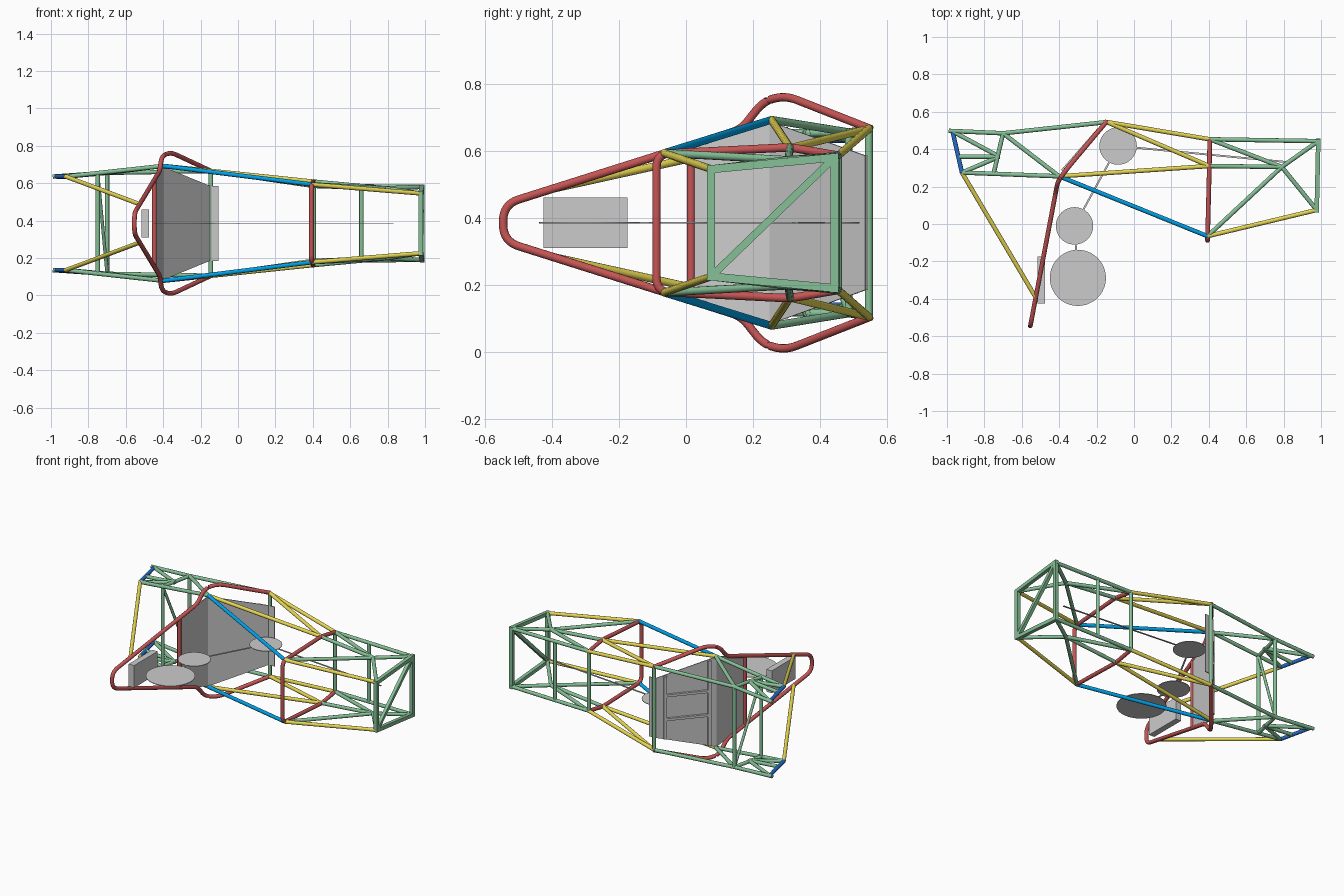
import bpy, bmesh, math
from mathutils import Vector

if "Cube" in bpy.data.objects:
    bpy.data.objects.remove(bpy.data.objects["Cube"])

C = 0.385   # height of the symmetry plane (the frame lies on its side)
R = 0.0125  # tube radius


def material(name, rgb):
    m = bpy.data.materials.new(name)
    m.diffuse_color = (*rgb, 1)
    m.use_nodes = True
    m.node_tree.nodes["Principled BSDF"].inputs["Base Color"].default_value = m.diffuse_color
    return m


RED = material("red", (0.56, 0.09, 0.09))
GREEN = material("green", (0.24, 0.53, 0.31))
YELLOW = material("yellow", (0.80, 0.68, 0.09))
BLUE = material("light_blue", (0.0, 0.36, 0.82))
DEEP = material("deep_blue", (0.02, 0.16, 0.60))


def P(n, side=1):
    """Node (x, y, half width) to a 3D point on one side."""
    return Vector((n[0], n[1], C + side * n[2]))


def add(name, mesh, mat=None, smooth=False):
    ob = bpy.data.objects.new(name, mesh)
    bpy.context.collection.objects.link(ob)
    if mat:
        mesh.materials.clear()
        mesh.materials.append(mat)
    if smooth:
        bpy.ops.object.select_all(action='DESELECT')
        ob.select_set(True)
        bpy.context.view_layer.objects.active = ob
        bpy.ops.object.shade_smooth_by_angle(angle=math.radians(40))
    return ob


def rounded(pts, trims):
    """Round the corners of a polyline, trimming each by its own length."""
    out = [pts[0]]
    for i in range(1, len(pts) - 1):
        p, d = pts[i], trims[i]
        if d <= 0:
            out.append(p)
            continue
        a = p + (pts[i - 1] - p).normalized() * d
        b = p + (pts[i + 1] - p).normalized() * d
        for k in range(9):
            t = k / 8
            out.append(a * (1 - t) ** 2 + p * 2 * t * (1 - t) + b * t * t)
    return out + [pts[-1]]


def tube(name, pts, mat, r=R):
    cu = bpy.data.curves.new(name, 'CURVE')
    cu.dimensions = '3D'
    cu.bevel_depth, cu.bevel_resolution, cu.use_fill_caps = r, 4, True
    sp = cu.splines.new('POLY')
    sp.points.add(len(pts) - 1)
    for q, p in zip(sp.points, pts):
        q.co = (*p, 1)
    tmp = bpy.data.objects.new("tmp", cu)
    bpy.context.collection.objects.link(tmp)
    bpy.context.view_layer.update()
    ev = tmp.evaluated_get(bpy.context.evaluated_depsgraph_get())
    mesh = bpy.data.meshes.new_from_object(ev)
    bpy.data.objects.remove(tmp)
    return add(name, mesh, mat, True)


def bar(name, p, q, w, t, normal, mat=None):
    """Rectangular bar from p to q, thickness t along the normal."""
    d = (q - p).normalized()
    n = Vector(normal)
    n = (n - d * n.dot(d)).normalized()
    s = d.cross(n)
    bm = bmesh.new()
    vs = [bm.verts.new(e + s * a * w / 2 + n * b * t / 2)
          for e in (p, q) for a, b in ((-1, -1), (1, -1), (1, 1), (-1, 1))]
    for f in ((3, 2, 1, 0), (4, 5, 6, 7), (0, 1, 5, 4), (1, 2, 6, 5), (2, 3, 7, 6), (3, 0, 4, 7)):
        bm.faces.new([vs[i] for i in f])
    bmesh.ops.recalc_face_normals(bm, faces=bm.faces)
    me = bpy.data.meshes.new(name)
    bm.to_mesh(me)
    bm.free()
    return add(name, me, mat)


def hoop(name, half, trims):
    pts = [P(n) for n in half] + [P(n, -1) for n in reversed(half)]
    tube(name, rounded(pts, trims + trims[::-1]), RED)


# Main roll hoop: leans back, bows outward, then folds forward to the floor
def main_x(y):
    return -0.405 + ((y - 0.24) * 0.84 if y > 0.24 else (y - 0.24) * 0.19)


main = [(0.55, 0.28), (0.285, 0.384), (0.225, 0.355), (0.165, 0.279), (-0.545, 0.055)]
hoop("main_roll_hoop", [(main_x(y), y, w) for y, w in main], [0, 0.06, 0.03, 0.03, 0.05])

# Front hoop
hoop("front_hoop", [(0.405, 0.455, 0.20), (0.403, 0.31, 0.225), (0.393, -0.088, 0.205)],
     [0, 0.03, 0.04])

# Frame nodes: x, y, half width
N = dict(
    tip=(-0.99, 0.498, 0.25), tail_low=(-0.97, 0.495, 0.25), tail_up=(-0.92, 0.275, 0.25),
    rear_low=(-0.70, 0.485, 0.27), rear_mid=(-0.72, 0.36, 0.268), rear_up=(-0.75, 0.272, 0.267),
    tail_mid=(-0.935, 0.36, 0.25), side=(-0.40, 0.255, 0.307), floor=(-0.145, 0.545, 0.28),
    hoop_low=(0.405, 0.453, 0.20), hoop_mid=(0.403, 0.31, 0.223), hoop_up=(0.393, -0.065, 0.208),
    brace=(0.79, 0.305, 0.187), nose_low=(0.985, 0.443, 0.195), nose_up=(0.977, 0.075, 0.16),
    head=(-0.527, -0.39, 0.103), pan=(0.66, 0.447, 0.198), harness=(-0.447, 0.015, 0.23))

# Side tubes, repeated on both sides
sides = [
    (GREEN, "tip rear_low, rear_low floor, side rear_low, side tail_up, rear_low rear_up,"
            "tail_mid rear_mid, tail_low rear_mid, tail_up rear_mid, hoop_low nose_low,"
            "hoop_mid brace, hoop_low brace, hoop_up brace, brace nose_low, brace nose_up"),
    (YELLOW, "floor hoop_low, floor hoop_mid, side hoop_mid, hoop_up nose_up, tail_up head"),
    (BLUE, "side hoop_up"),
    (DEEP, "tail_low tail_up")]
for mat, pairs in sides:
    for pair in pairs.split(","):
        a, b = pair.split()
        for s, label in ((1, "left"), (-1, "right")):
            tube(f"{a}_to_{b}_tube_{label}", [P(N[a], s), P(N[b], s)], mat, 0.0118)

# Cross tubes joining the two sides
for key in ("floor", "hoop_low", "pan", "rear_low", "rear_up"):
    tube(key + "_cross_tube", [P(N[key]), P(N[key], -1)], GREEN, 0.0118)
tube("rear_diagonal", [P(N["rear_up"]), P(N["rear_low"], -1)], GREEN, 0.009)
tube("harness_bar", [P(N["harness"]), P(N["harness"], -1)], RED)

# Front bulkhead from square tube
lo, up = N["nose_low"], N["nose_up"]
frame = [P(lo), P(up), P(up, -1), P(lo, -1)]
for i in range(4):
    a, b = frame[i], frame[(i + 1) % 4]
    e = (b - a).normalized() * 0.012
    bar("bulkhead_bar", a - e, b + e, 0.024, 0.024, (1, 0, 0), GREEN)
bar("bulkhead_diagonal", frame[0], frame[2], 0.022, 0.022, (1, 0, 0), GREEN)

# Folded firewall panel
wall = [(-0.445, 0.02, 0.235), (-0.40, 0.25, 0.302), (-0.15, 0.536, 0.2), (-0.105, 0.54, 0.2)]
me = bpy.data.meshes.new("firewall")
me.from_pydata([P(n, s) for n in wall for s in (1, -1)], [],
               [(2 * i, 2 * i + 1, 2 * i + 3, 2 * i + 2) for i in range(3)])
fw = add("firewall", me)
mod = fw.modifiers.new("thickness", 'SOLIDIFY')
mod.thickness, mod.offset = 0.006, 0

# Stiffening ribs on the back of the firewall
back = Vector((-0.757, 0.653, 0))


def on_wall(t, z):
    a, b = P(wall[1]), P(wall[2])
    p = a.lerp(b, t) + back * 0.01
    p.z = C + z
    return p


for t, w in ((0.12, 0.285), (0.85, 0.21)):
    bar("firewall_rib", on_wall(t, w), on_wall(t, -w), 0.02, 0.016, back)
for z in (-0.08, 0.08):
    bar("firewall_stringer", on_wall(0.12, z), on_wall(0.85, z), 0.016, 0.016, back)

# Head rest
bar("head_rest", Vector((-0.495, -0.425, C)), Vector((-0.495, -0.175, C)), 0.15, 0.04, (1, 0, 0))

# Flat driver template: discs joined by thin links
discs = [((-0.085, 0.417), 0.1), ((-0.318, -0.01), 0.1), ((-0.30, -0.288), 0.15)]
for (x, y), r in discs:
    bm = bmesh.new()
    bmesh.ops.create_cone(bm, cap_ends=True, segments=48, radius1=r, radius2=r, depth=0.004)
    bmesh.ops.translate(bm, verts=bm.verts, vec=(x, y, C))
    me = bpy.data.meshes.new("template_disc")
    bm.to_mesh(me)
    bm.free()
    add("template_disc", me, None, True)
path = [(0.83, 0.33)] + [c for c, r in discs]
for a, b in zip(path, path[1:]):
    bar("template_link", Vector((*a, C)), Vector((*b, C)), 0.01, 0.004, (0, 0, 1))
